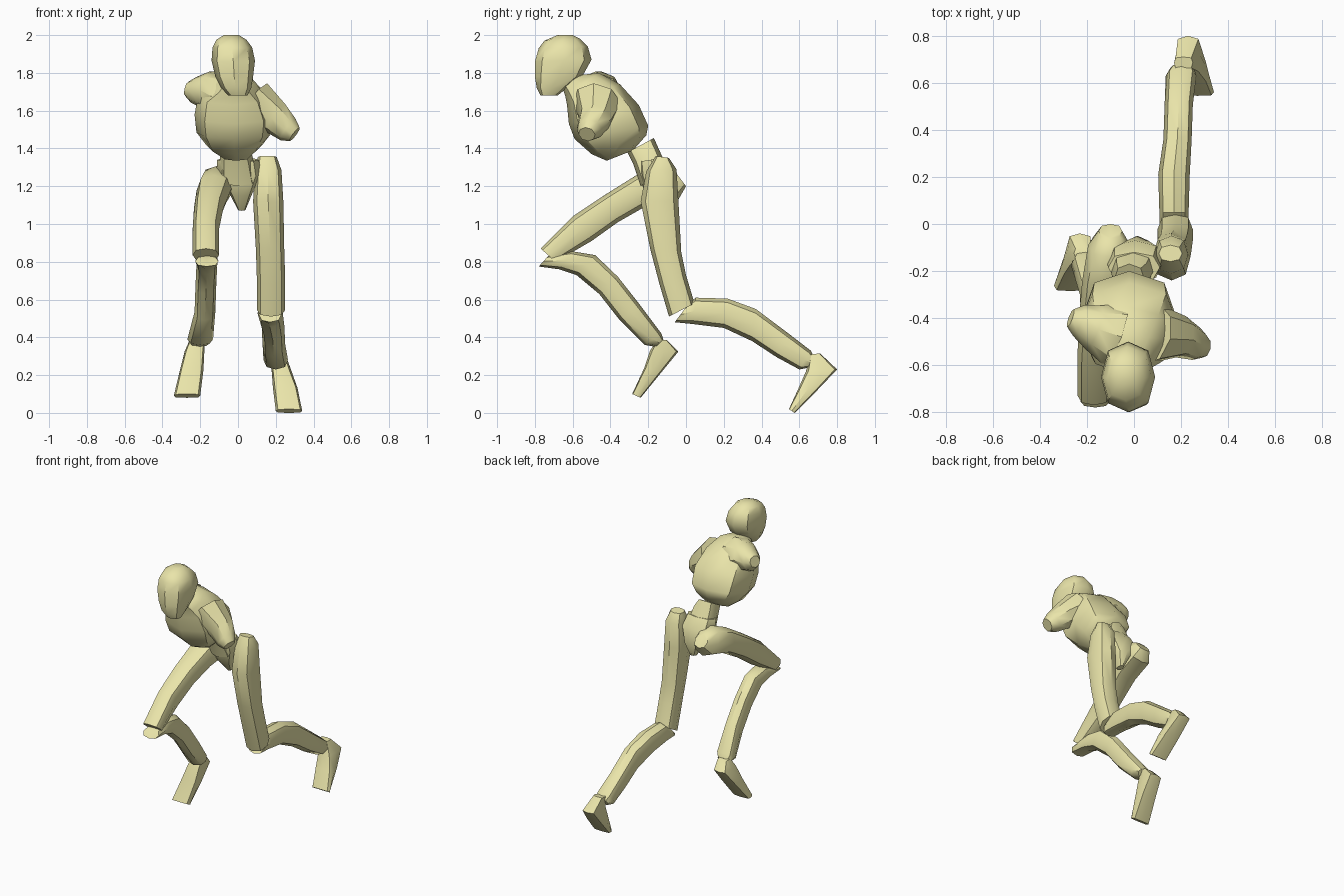
import bpy, bmesh, math
from mathutils import Vector

mat = bpy.data.materials.new("pale_yellow")
mat.diffuse_color = (0.82, 0.78, 0.40, 1)


def loft(name, rings, power=0.85, sides=8):
    """Skin rings given as (centre, half-axis u, half-axis v)."""
    bm = bmesh.new()
    loops = []
    for c, u, v in rings:
        loop = []
        for i in range(sides):
            a = 2 * math.pi * i / sides
            s, t = [math.copysign(abs(w) ** power, w) if abs(w) > 1e-6 else 0
                    for w in (math.cos(a), math.sin(a))]
            loop.append(bm.verts.new(c + u * s + v * t))
        loops.append(loop)
    for a, b in zip(loops, loops[1:]):
        for i in range(sides):
            j = (i + 1) % sides
            bm.faces.new((a[i], a[j], b[j], b[i]))
    bm.faces.new(loops[0][::-1])
    bm.faces.new(loops[-1])
    bmesh.ops.recalc_face_normals(bm, faces=bm.faces)
    me = bpy.data.meshes.new(name)
    bm.to_mesh(me)
    bm.free()
    me.materials.append(mat)
    ob = bpy.data.objects.new(name, me)
    bpy.context.collection.objects.link(ob)
    bpy.ops.object.select_all(action='DESELECT')
    ob.select_set(True)
    bpy.context.view_layer.objects.active = ob
    bpy.ops.object.shade_smooth_by_angle(angle=math.radians(42))


def profile(name, stations, power=0.85):
    """Stations: front (y, z), back (y, z), x centre, x half-width."""
    rings = []
    for y1, z1, y2, z2, xc, rx in stations:
        c = Vector((xc, (y1 + y2) / 2, (z1 + z2) / 2))
        rings.append((c, Vector((rx, 0, 0)), Vector((0, (y2 - y1) / 2, (z2 - z1) / 2))))
    loft(name, rings, power)


def stump(name, points):
    """Round tapered tube through (x, y, z, radius) points."""
    axis = (Vector(points[-1][:3]) - Vector(points[0][:3])).normalized()
    u = axis.cross(Vector((0, 0, 1))).normalized()
    v = axis.cross(u)
    loft(name, [(Vector(p[:3]), u * p[3], v * p[3]) for p in points], 1)


# Head
profile("head", [
    (-.77, 1.68, -.68, 1.68, 0, .05), (-.79, 1.72, -.63, 1.72, -.01, .08),
    (-.80, 1.78, -.55, 1.78, -.02, .10), (-.80, 1.86, -.50, 1.87, -.025, .115),
    (-.78, 1.93, -.52, 1.94, -.03, .105), (-.75, 1.97, -.56, 1.98, -.035, .08),
    (-.68, 2.0, -.60, 2.0, -.035, .04)])

# Chest running up into the neck
profile("chest", [
    (-.42, 1.335, -.28, 1.39, -.01, .08), (-.50, 1.37, -.21, 1.47, -.02, .15),
    (-.59, 1.45, -.20, 1.52, -.02, .20), (-.62, 1.53, -.25, 1.63, -.02, .21),
    (-.63, 1.63, -.35, 1.74, -.03, .18), (-.64, 1.68, -.46, 1.80, -.02, .11),
    (-.66, 1.74, -.55, 1.79, -.02, .06)])

# Shoulder stumps
stump("right_shoulder", [(.08, -.47, 1.64, .13), (.20, -.48, 1.56, .09),
                         (.265, -.51, 1.50, .07), (.30, -.525, 1.475, .045)])
stump("left_shoulder", [(-.08, -.47, 1.67, .14), (-.17, -.44, 1.71, .10),
                        (-.235, -.41, 1.71, .07), (-.27, -.40, 1.715, .04)])

# Waist and pelvis
profile("waist", [
    (-.24, 1.20, -.10, 1.30, 0, .10), (-.28, 1.32, -.15, 1.41, -.01, .085),
    (-.31, 1.38, -.17, 1.455, -.02, .065)])
profile("pelvis", [
    (-.14, 1.07, -.09, 1.08, .02, .02), (-.21, 1.15, -.05, 1.17, .015, .06),
    (-.25, 1.25, -.07, 1.28, .005, .12), (-.25, 1.33, -.12, 1.35, 0, .11)])

# Trailing leg
profile("right_thigh", [
    (-.16, 1.36, -.09, 1.35, .155, .05), (-.21, 1.28, -.05, 1.29, .16, .07),
    (-.24, 1.12, -.04, 1.12, .16, .08), (-.19, .87, -.025, .85, .17, .075),
    (-.14, .68, .0, .73, .175, .075), (-.09, .51, .045, .58, .175, .075)])
profile("right_calf", [
    (-.06, .48, .0, .56, .17, .06), (.04, .47, .05, .61, .17, .062),
    (.20, .45, .22, .605, .17, .067), (.35, .38, .37, .55, .185, .06),
    (.48, .295, .53, .43, .19, .06), (.60, .23, .66, .33, .20, .065),
    (.65, .24, .68, .29, .205, .05)])
profile("right_foot", [
    (.66, .31, .71, .315, .21, .04), (.635, .22, .80, .23, .23, .052),
    (.60, .14, .70, .125, .25, .065), (.545, .02, .575, .0, .27, .07)], .5)

# Leading leg
profile("left_thigh", [
    (-.06, 1.28, .0, 1.20, -.10, .05), (-.14, 1.31, -.04, 1.13, -.105, .09),
    (-.26, 1.26, -.22, 1.09, -.13, .09), (-.42, 1.16, -.36, 1.01, -.155, .078),
    (-.60, 1.04, -.50, .91, -.17, .07), (-.77, .87, -.69, .80, -.17, .07)])
profile("left_calf", [
    (-.78, .775, -.73, .83, -.165, .062), (-.67, .76, -.60, .855, -.165, .06),
    (-.58, .73, -.48, .835, -.165, .055), (-.46, .63, -.36, .72, -.17, .055),
    (-.35, .49, -.25, .58, -.175, .055), (-.22, .36, -.13, .42, -.20, .068),
    (-.16, .35, -.12, .39, -.205, .05)])
profile("left_foot", [
    (-.15, .39, -.10, .385, -.215, .04), (-.19, .33, -.04, .325, -.23, .052),
    (-.22, .24, -.13, .215, -.245, .062), (-.285, .10, -.24, .08, -.27, .07)], .5)
